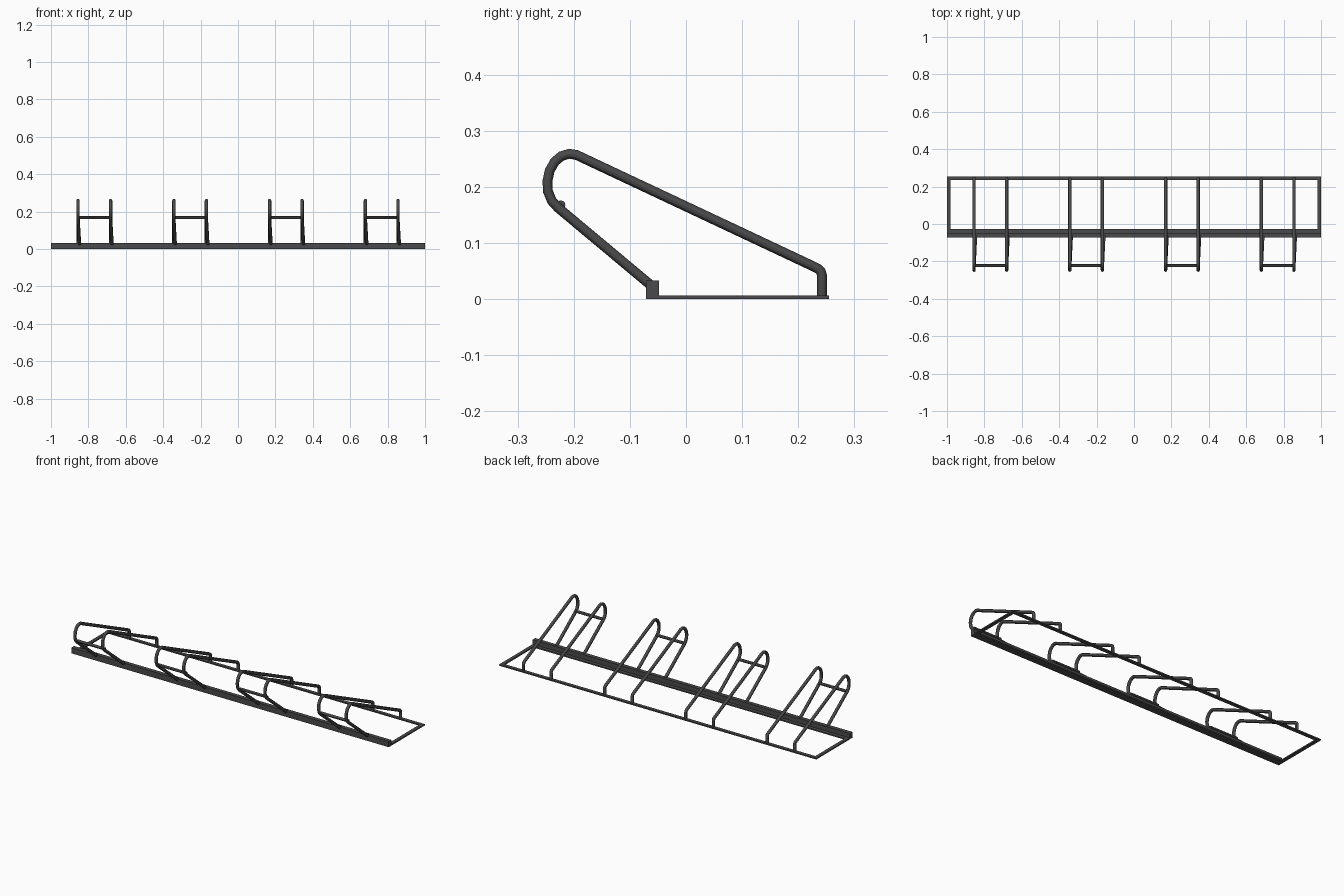
import bpy
from mathutils import Vector

if "Cube" in bpy.data.objects:
    bpy.data.objects.remove(bpy.data.objects["Cube"])

steel = bpy.data.materials.new("dark grey steel")
steel.diffuse_color = (0.068, 0.068, 0.072, 1)
steel.use_nodes = True
steel.node_tree.nodes["Principled BSDF"].inputs["Base Color"].default_value = steel.diffuse_color


def bar(name, x0, x1, y0, y1, z0, z1):
    """Rectangular bar from its limits."""
    bpy.ops.mesh.primitive_cube_add(size=1, location=((x0 + x1) / 2, (y0 + y1) / 2, (z0 + z1) / 2))
    ob = bpy.context.object
    ob.name = name
    ob.scale = (x1 - x0, y1 - y0, z1 - z0)
    bpy.ops.object.transform_apply(location=False, rotation=False, scale=True)
    ob.data.materials.append(steel)


def tube(name, points, radius):
    """Round tube along a path, turned into a smooth mesh."""
    cu = bpy.data.curves.new(name, "CURVE")
    cu.dimensions = "3D"
    cu.bevel_depth = radius
    cu.bevel_resolution = 4
    cu.use_fill_caps = True
    sp = cu.splines.new("POLY")
    sp.points.add(len(points) - 1)
    for p, co in zip(sp.points, points):
        p.co = (*co, 1)
    cu.materials.append(steel)
    ob = bpy.data.objects.new(name, cu)
    bpy.context.collection.objects.link(ob)
    bpy.ops.object.select_all(action="DESELECT")
    ob.select_set(True)
    bpy.context.view_layer.objects.active = ob
    bpy.ops.object.convert(target="MESH")
    bpy.ops.object.shade_smooth_by_angle()


# base frame: square front rail with flat bars behind it
bar("front_rail", -1, 1, -0.071, -0.048, 0, 0.033)
bar("front_flat_bar", -1, 1, -0.048, -0.028, 0, 0.007)
bar("rear_flat_bar", -1, 1, 0.235, 0.255, 0, 0.007)
for name, s in (("left", -1), ("right", 1)):
    a, b = sorted((s, s * 0.98))
    bar(name + "_end_bar", a, b, -0.028, 0.235, 0, 0.007)

# wheel hoop path (y, z) from rear foot, over the top, to the front rail
path = [(0.2425, 0.004), (0.2425, 0.042), (0.240, 0.050), (0.236, 0.054), (0.228, 0.058),
        (-0.195, 0.257), (-0.208, 0.2592), (-0.222, 0.255), (-0.234, 0.245),
        (-0.243, 0.229), (-0.247, 0.210), (-0.246, 0.192), (-0.239, 0.175),
        (-0.228, 0.163), (-0.058, 0.021)]

# four wheel holders, each two hoops and a crossbar
half = 0.087
for i in range(4):
    cx = -0.768 + i * 0.512
    for side, s in (("left", -1), ("right", 1)):
        x = cx + s * half
        pts = [Vector((x, y, z)) for y, z in path]
        pts[-1].x += 0.008   # front leg leans slightly sideways
        tube(f"hoop_{i + 1}_{side}", pts, 0.0088)
    tube(f"crossbar_{i + 1}", [(cx - half, -0.223, 0.168), (cx + half, -0.223, 0.168)], 0.008)
